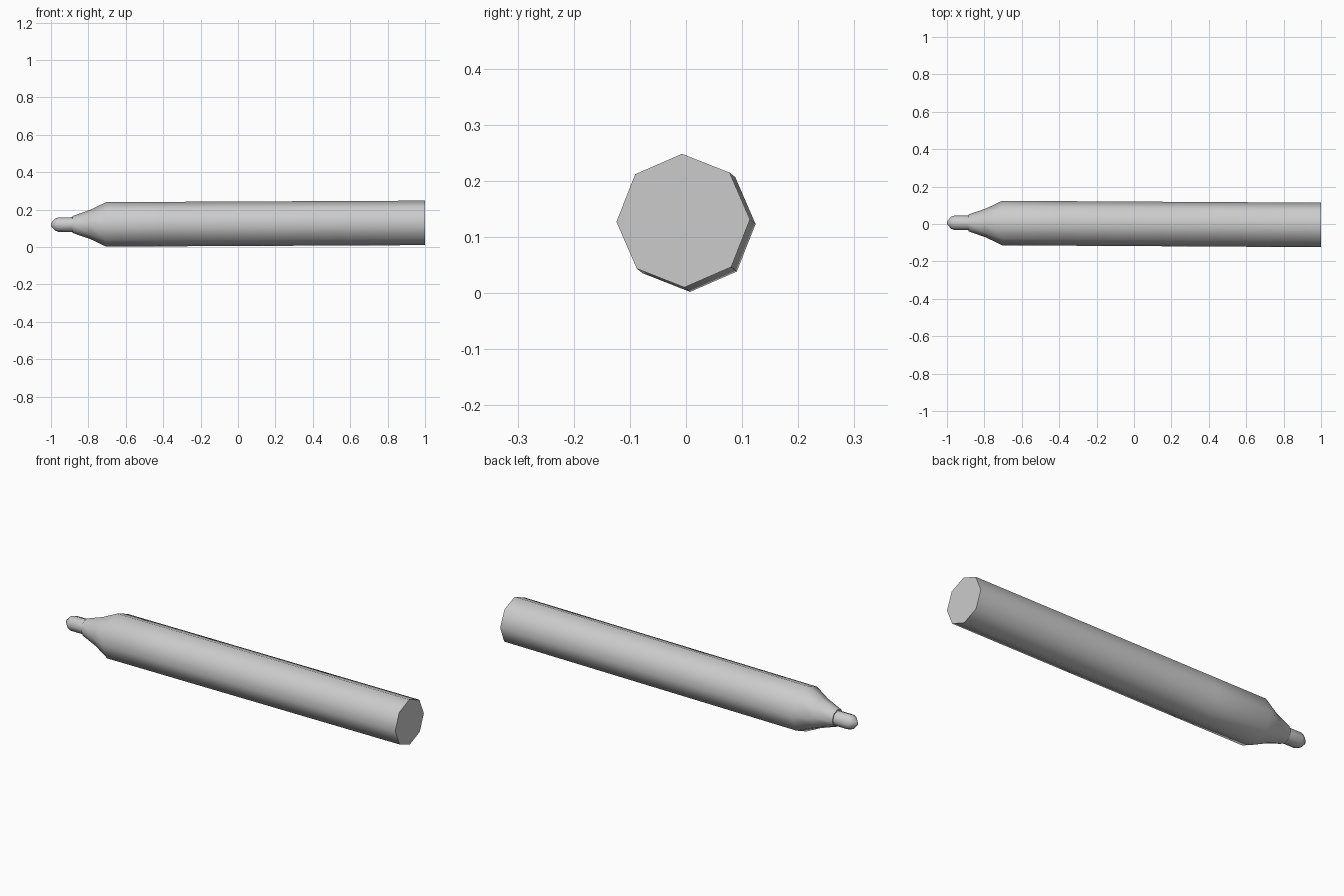
import bpy, bmesh, math
from mathutils import Vector

cube = bpy.data.objects.get("Cube")
if cube:
    bpy.data.objects.remove(cube, do_unlink=True)

grey = bpy.data.materials.new("plain_grey")
grey.use_nodes = True
colour = (0.6, 0.6, 0.6, 1)
grey.diffuse_color = colour
grey.node_tree.nodes["Principled BSDF"].inputs["Base Color"].default_value = colour

SIDES = 8
TURN = math.radians(1)


def axis_at(x):
    """Centre line of the slightly tilted pen."""
    t = (x + 0.7) / 1.7
    return Vector((x, 0.005 - 0.01 * t, 0.121 + 0.008 * t))


def lathe(name, profile):
    """Capped octagonal tube through (x, radius) stations."""
    bm = bmesh.new()
    rings = []
    for x, r in profile:
        ring = []
        for i in range(SIDES):
            a = TURN + math.tau * i / SIDES
            ring.append(bm.verts.new(axis_at(x) + Vector((0, r * math.cos(a), r * math.sin(a)))))
        rings.append(ring)
    for a, b in zip(rings, rings[1:]):
        for i in range(SIDES):
            j = (i + 1) % SIDES
            bm.faces.new((a[i], a[j], b[j], b[i]))
    bm.faces.new(rings[0])
    bm.faces.new(rings[-1])
    bmesh.ops.recalc_face_normals(bm, faces=bm.faces)
    mesh = bpy.data.meshes.new(name)
    bm.to_mesh(mesh)
    bm.free()
    mesh.materials.append(grey)
    obj = bpy.data.objects.new(name, mesh)
    bpy.context.collection.objects.link(obj)
    bpy.ops.object.select_all(action="DESELECT")
    obj.select_set(True)
    bpy.context.view_layer.objects.active = obj
    bpy.ops.object.shade_smooth_by_angle(angle=math.radians(60))


# Barrel with its two-step tapered shoulder
lathe("barrel", [(-0.885, 0.045), (-0.79, 0.078), (-0.705, 0.119),
                 (-0.4, 0.119), (0.2, 0.119), (1.0, 0.119)])

# Blunt writing nib
lathe("nib", [(-1.0, 0.008), (-0.978, 0.032), (-0.96, 0.039), (-0.87, 0.039)])
